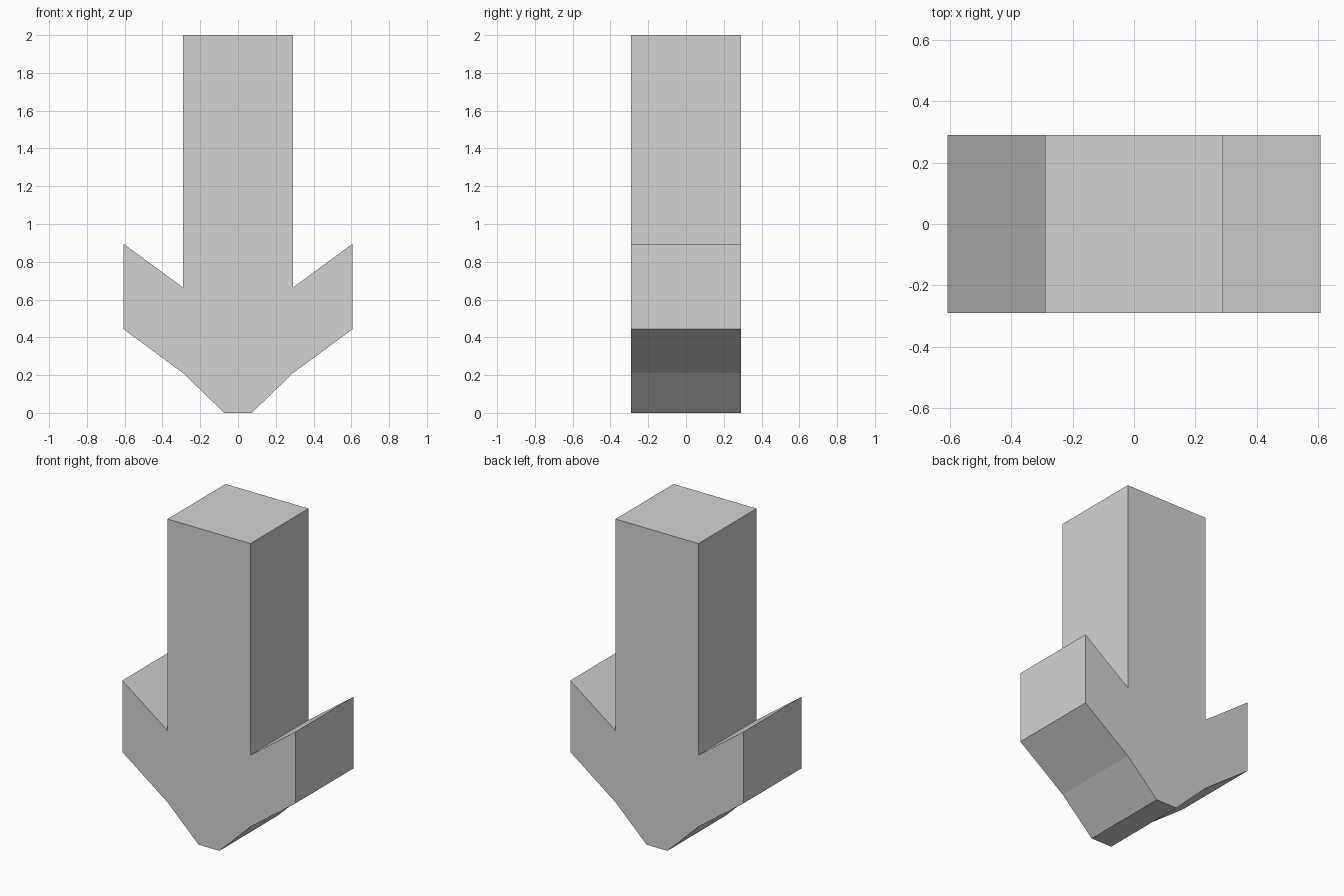
import bpy
import bmesh

cube = bpy.data.objects.get("Cube")
if cube:
    bpy.data.objects.remove(cube, do_unlink=True)

# One plain grey
grey = bpy.data.materials.new("light_grey")
grey.use_nodes = True
colour = (0.65, 0.65, 0.65, 1.0)
grey.diffuse_color = colour
grey.node_tree.nodes["Principled BSDF"].inputs["Base Color"].default_value = colour

HALF_DEPTH = 0.29

# Right half of the arrow outline, from the blunt tip up to the shaft top (x, z)
half = [(0.073, 0.0), (0.29, 0.21), (0.606, 0.443),
        (0.606, 0.895), (0.29, 0.663), (0.29, 2.0)]
outline = half + [(-x, z) for x, z in reversed(half)]


def extrude_profile(name, points, half_depth, material):
    """Extrude a closed x-z outline along y into a solid."""
    bm = bmesh.new()
    front = bm.faces.new([bm.verts.new((x, -half_depth, z)) for x, z in points])
    result = bmesh.ops.extrude_face_region(bm, geom=[front], use_keep_orig=True)
    moved = [v for v in result["geom"] if isinstance(v, bmesh.types.BMVert)]
    bmesh.ops.translate(bm, verts=moved, vec=(0, 2 * half_depth, 0))
    bmesh.ops.recalc_face_normals(bm, faces=bm.faces[:])
    mesh = bpy.data.meshes.new(name)
    bm.to_mesh(mesh)
    bm.free()
    mesh.materials.append(material)
    obj = bpy.data.objects.new(name, mesh)
    bpy.context.collection.objects.link(obj)
    return obj


# Solid downward arrow: square shaft with barbed head
extrude_profile("down_arrow", outline, HALF_DEPTH, grey)
